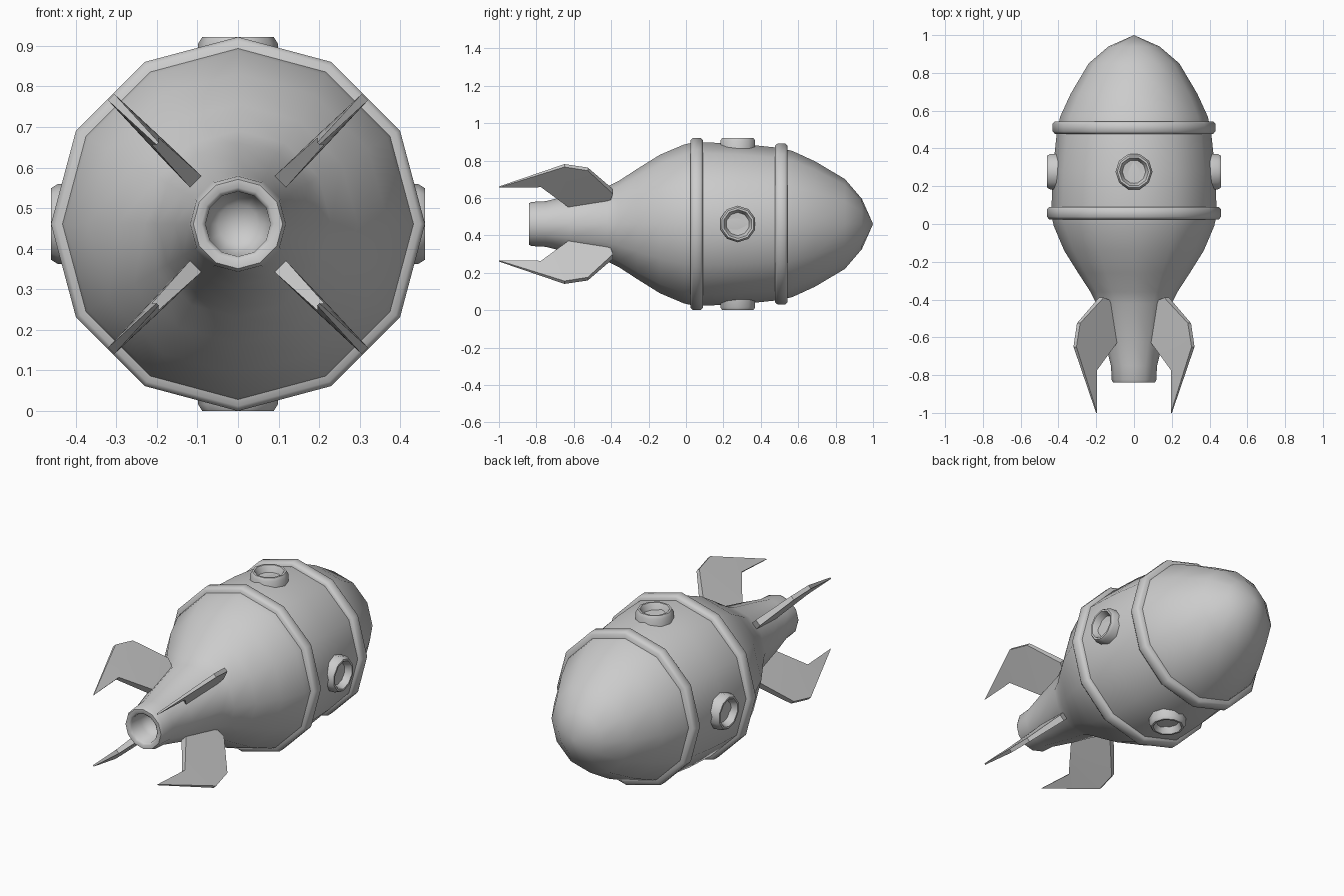
import bpy, bmesh
from math import sin, cos, pi, radians
from mathutils import Matrix, Vector

if "Cube" in bpy.data.objects:
    bpy.data.objects.remove(bpy.data.objects["Cube"])

AXIS_Z = 0.461


def finish(name, bm, matrix, angle):
    bmesh.ops.remove_doubles(bm, verts=bm.verts, dist=1e-5)
    bmesh.ops.recalc_face_normals(bm, faces=bm.faces)
    bm.transform(Matrix.Translation((0, 0, AXIS_Z)) @ matrix)
    mesh = bpy.data.meshes.new(name)
    bm.to_mesh(mesh)
    bm.free()
    ob = bpy.data.objects.new(name, mesh)
    bpy.context.collection.objects.link(ob)
    bpy.ops.object.select_all(action='DESELECT')
    ob.select_set(True)
    bpy.context.view_layer.objects.active = ob
    bpy.ops.object.shade_smooth_by_angle(angle=radians(angle))
    return ob


def lathe(name, profile, sides, closed=False, matrix=Matrix(), angle=50):
    """Spin (y, radius) points around the local y axis."""
    bm = bmesh.new()
    rings = [[bm.verts.new((r * cos(2 * pi * i / sides), y, r * sin(2 * pi * i / sides)))
              for i in range(sides)] if r > 0 else [bm.verts.new((0, y, 0))]
             for y, r in profile]
    pairs = list(zip(rings, rings[1:]))
    if closed:
        pairs.append((rings[-1], rings[0]))
    for a, b in pairs:
        for i in range(sides):
            j = (i + 1) % sides
            quad = [a[i % len(a)], a[j % len(a)], b[j % len(b)], b[i % len(b)]]
            bm.faces.new(list(dict.fromkeys(quad)))
    return finish(name, bm, matrix, angle)


# Hull with nose cone, tapered tail and hollow nozzle
lathe("hull", [(-0.70, 0), (-0.71, 0.05), (-0.75, 0.078), (-0.83, 0.08), (-0.84, 0.09),
               (-0.84, 0.11), (-0.825, 0.118), (-0.75, 0.122), (-0.62, 0.155),
               (-0.42, 0.20), (-0.36, 0.23), (-0.26, 0.295), (-0.14, 0.37),
               (-0.01, 0.425), (0.05, 0.438), (0.28, 0.43), (0.50, 0.407),
               (0.57, 0.39), (0.69, 0.335), (0.85, 0.24), (0.94, 0.135), (1.0, 0)], 12)

# Raised bands around the hull
for name, y, r in (("rear_band", 0.058, 0.461), ("front_band", 0.51, 0.431)):
    lathe(name, [(y - 0.033, r - 0.05), (y - 0.033, r - 0.012), (y - 0.02, r), (y + 0.02, r),
                 (y + 0.033, r - 0.012), (y + 0.033, r - 0.05)], 12, closed=True)

# Four portholes with recessed glass
for k in range(4):
    m = (Matrix.Rotation(k * pi / 2, 4, 'Y') @ Matrix.Translation((0, 0.277, 0))
         @ Matrix.Rotation(pi / 2, 4, 'X'))
    lathe("porthole_%d" % (k + 1),
          [(0.37, 0), (0.37, 0.098), (0.445, 0.098), (0.461, 0.088), (0.461, 0.077),
           (0.45, 0.071), (0.425, 0.062), (0.42, 0)], 10, matrix=m)

# Four swept fins: y, radius, half thickness
outline = [(-1.0, 0.28, 0.004), (-0.65, 0.442, 0.011), (-0.525, 0.415, 0.012),
           (-0.39, 0.245, 0.018), (-0.42, 0.14, 0.02), (-0.60, 0.12, 0.02),
           (-0.63, 0.148, 0.02), (-0.775, 0.29, 0.012)]
for k in range(4):
    bm = bmesh.new()
    left = [bm.verts.new((-t, y, r)) for y, r, t in outline]
    right = [bm.verts.new((t, y, r)) for y, r, t in outline]
    n = len(outline)
    for side in (left, right):
        bm.faces.new([side[i] for i in (0, 1, 7)])
        bm.faces.new([side[i] for i in (1, 2, 6, 7)])
        bm.faces.new([side[i] for i in (2, 3, 6)])
        bm.faces.new([side[i] for i in (3, 4, 5, 6)])
    for i in range(n):
        j = (i + 1) % n
        bm.faces.new((left[i], left[j], right[j], right[i]))
    finish("fin_%d" % (k + 1), bm, Matrix.Rotation(pi / 4 + k * pi / 2, 4, 'Y'), 30)
